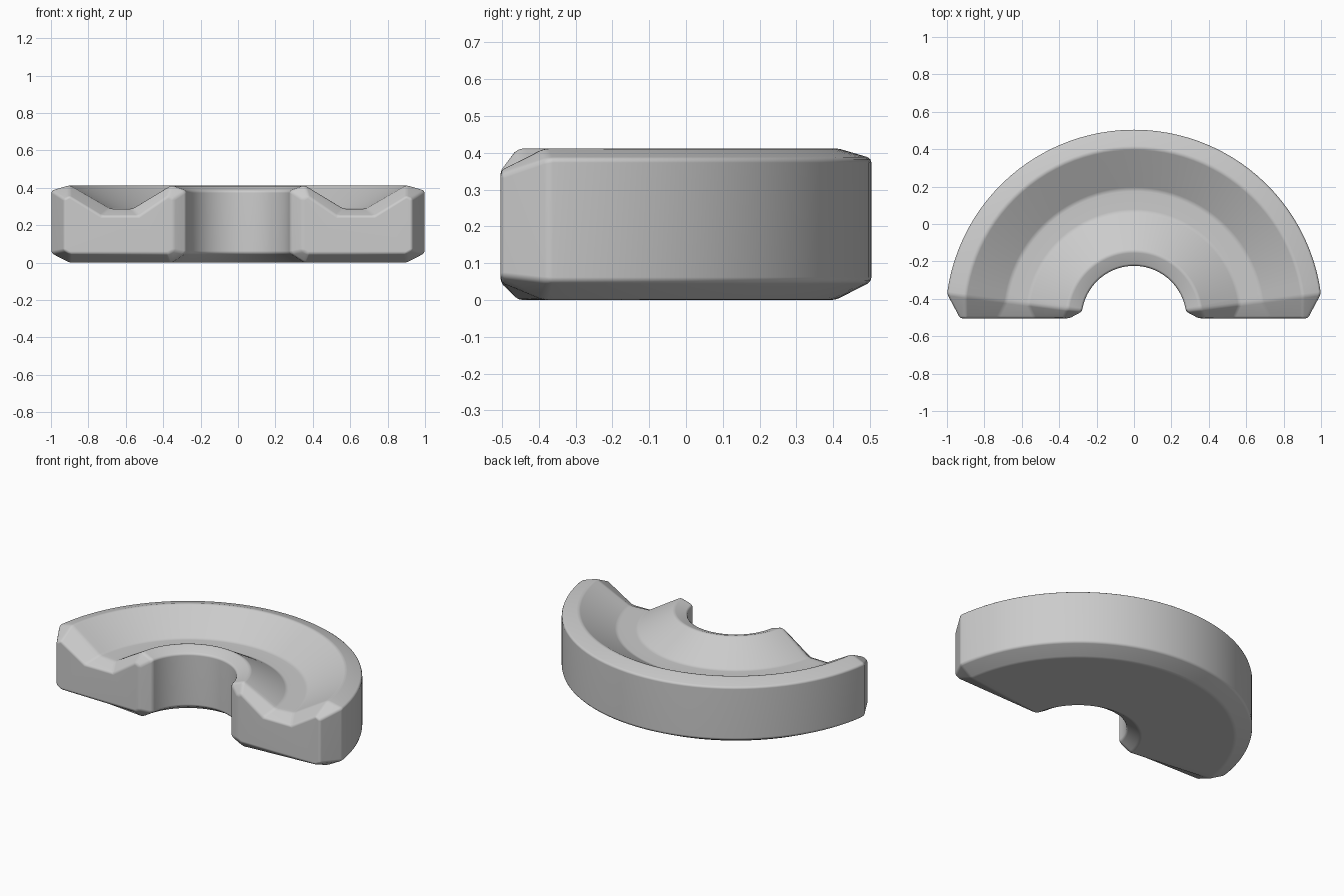
import bpy, bmesh
from math import sin, cos, pi

cube = bpy.data.objects.get("Cube")
if cube:
    bpy.data.objects.remove(cube)

CENTRE_Y = -0.504
END_ANGLE = 0.13      # angle taken up by the chamfer at each end
STEPS = 48

# Cross-section of the grooved half ring: radius, height
SECTION = [(0.28, 0.05), (0.28, 0.385), (0.36, 0.414), (0.57, 0.288), (0.69, 0.288),
           (0.91, 0.414), (1.008, 0.385), (1.008, 0.05), (0.91, 0), (0.36, 0)]
# Smaller outline of the flat end faces, point for point
END_FACE = [(0.345, 0.065), (0.345, 0.34), (0.375, 0.355), (0.53, 0.25), (0.73, 0.25),
            (0.90, 0.355), (0.93, 0.34), (0.93, 0.065), (0.90, 0.048), (0.375, 0.048)]

material = bpy.data.materials.new("plain grey")
material.use_nodes = True
grey = (0.6, 0.6, 0.6, 1)
material.diffuse_color = grey
material.node_tree.nodes["Principled BSDF"].inputs["Base Color"].default_value = grey

bm = bmesh.new()


def ring(outline, angle):
    return [bm.verts.new((r * cos(angle), CENTRE_Y + r * sin(angle), z)) for r, z in outline]


# Sweep the section around the arc, with a smaller flat outline at each end
angles = [END_ANGLE + (pi - 2 * END_ANGLE) * i / STEPS for i in range(STEPS + 1)]
rings = [ring(END_FACE, 0)] + [ring(SECTION, a) for a in angles] + [ring(END_FACE, pi)]
for a, b in zip(rings, rings[1:]):
    for i in range(len(a)):
        j = (i + 1) % len(a)
        bm.faces.new((a[i], a[j], b[j], b[i]))
bm.faces.new(rings[0])
bm.faces.new(rings[-1])
bmesh.ops.recalc_face_normals(bm, faces=bm.faces)
for face in bm.faces:
    face.smooth = True

mesh = bpy.data.meshes.new("grooved_half_ring")
bm.to_mesh(mesh)
bm.free()
mesh.materials.append(material)
half_ring = bpy.data.objects.new("grooved_half_ring", mesh)
bpy.context.collection.objects.link(half_ring)

# Soften the ridges, groove and chamfers
bevel = half_ring.modifiers.new("soft_edges", 'BEVEL')
bevel.width = 0.012
bevel.segments = 2
bevel.limit_method = 'ANGLE'
bevel.angle_limit = 0.2
bevel.use_clamp_overlap = False
half_ring.modifiers.new("even_shading", 'WEIGHTED_NORMAL')
